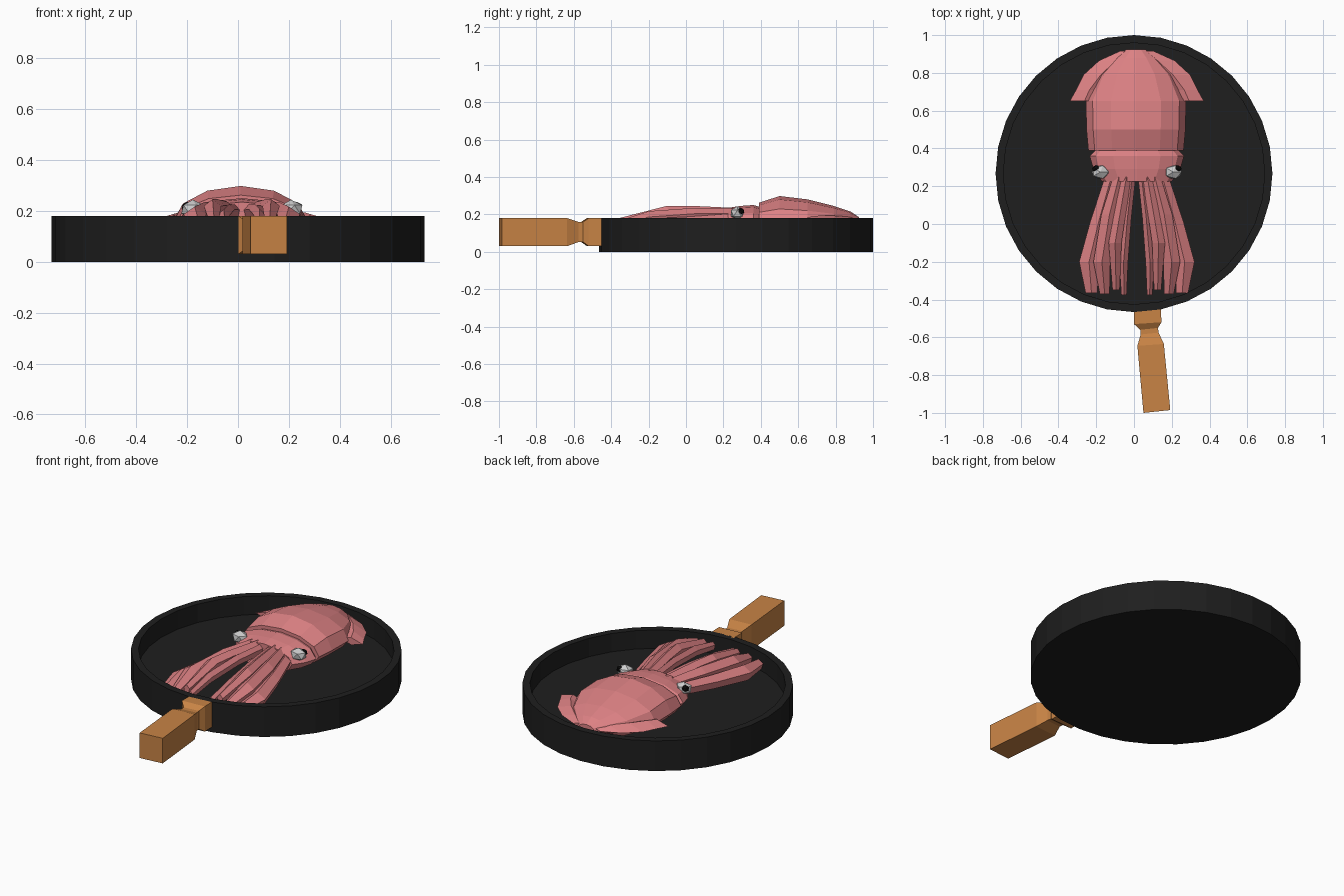
import bpy, bmesh
from math import sin, cos, pi
from mathutils import Matrix

MID = 0.015  # squid centre line in x


def material(name, rgb):
    m = bpy.data.materials.new(name)
    m.diffuse_color = (*rgb, 1)
    return m


BLACK = material("black_iron", (0.013, 0.013, 0.013))
WOOD = material("wood", (0.58, 0.23, 0.06))
PINK = material("pink_flesh", (0.72, 0.22, 0.23))
GREY = material("eye_grey", (0.6, 0.62, 0.62))
PUPIL = material("pupil_black", (0.004, 0.004, 0.004))


def finish(name, bm, mat):
    bmesh.ops.recalc_face_normals(bm, faces=bm.faces)
    me = bpy.data.meshes.new(name)
    bm.to_mesh(me)
    bm.free()
    me.materials.append(mat)
    ob = bpy.data.objects.new(name, me)
    bpy.context.collection.objects.link(ob)
    return ob


def skin(name, rings, mat):
    """Bridge rings of equal point counts and cap both ends."""
    bm = bmesh.new()
    vs = [[bm.verts.new(p) for p in r] for r in rings]
    for a, b in zip(vs, vs[1:]):
        n = len(a)
        for i in range(n):
            j = (i + 1) % n
            bm.faces.new((a[i], a[j], b[j], b[i]))
    bm.faces.new(vs[0])
    bm.faces.new(vs[-1])
    return finish(name, bm, mat)


def section(x, y, hw, z, up, down, n, turn=0.0):
    """Oval cross-section facing y, with separate upper and lower heights."""
    pts = []
    for i in range(n):
        a = 2 * pi * i / n + turn
        s = sin(a)
        pts.append((x + hw * cos(a), y, z + s * (up if s > 0 else down)))
    return pts


def circle(r, z, n=32):
    return [(r * sin(2 * pi * i / n), 0.267 + r * cos(2 * pi * i / n), z) for i in range(n)]


# Pan: outer wall, rim, inner wall, floor
skin("pan", [circle(r, z) for r, z in
             [(0.733, 0), (0.733, 0.18), (0.692, 0.18), (0.692, 0.07)]], BLACK)

# Handle: slightly skewed square bar with a pinched neck
handle = [(-0.45, -0.45, 0.0, 0.143, 0.03, 0.18), (-0.53, -0.52, 0.0, 0.145, 0.03, 0.18),
          (-0.56, -0.55, 0.033, 0.127, 0.052, 0.16), (-0.585, -0.575, 0.035, 0.13, 0.052, 0.16),
          (-0.645, -0.635, 0.018, 0.158, 0.03, 0.18), (-1.0, -0.985, 0.05, 0.192, 0.03, 0.18)]
skin("handle", [[(x0, ya, z0), (x1, yb, z0), (x1, yb, z1), (x0, ya, z1)]
                for ya, yb, x0, x1, z0, z1 in handle], WOOD)

# Mantle: low dome tapering to the tail
mantle = [(0.39, 0.252, 0.262), (0.5, 0.262, 0.298), (0.65, 0.265, 0.28),
          (0.79, 0.2, 0.245), (0.88, 0.11, 0.215), (0.925, 0.05, 0.185)]
skin("mantle", [section(MID * 0.7, y, w, 0.16, top - 0.16, 0.085 * min(1, w / 0.15), 12)
                for y, w, top in mantle], PINK)

# Head
head = [(0.41, 0.2, 0.235), (0.36, 0.25, 0.25), (0.29, 0.23, 0.245), (0.225, 0.185, 0.235)]
skin("head", [section(MID, y, w, 0.16, top - 0.16, 0.08, 12) for y, w, top in head], PINK)

# Per row: path points (x, y, half-width, z, half-height) of each right-hand arm
ARMS = [
    [(0.135, 0.25, 0.035, 0.17, 0.035), (0.20, 0.02, 0.047, 0.148, 0.04),
     (0.253, -0.2, 0.055, 0.132, 0.045), (0.24, -0.365, 0.033, 0.118, 0.03)],
    [(0.095, 0.25, 0.032, 0.195, 0.035), (0.145, 0.05, 0.045, 0.19, 0.045),
     (0.185, -0.2, 0.047, 0.172, 0.045), (0.17, -0.37, 0.027, 0.132, 0.03)],
    [(0.055, 0.25, 0.028, 0.205, 0.03), (0.095, 0.02, 0.033, 0.21, 0.036),
     (0.115, -0.1, 0.036, 0.208, 0.038), (0.11, -0.35, 0.02, 0.152, 0.03)],
    [(0.025, 0.25, 0.02, 0.195, 0.03), (0.05, 0.03, 0.022, 0.195, 0.032),
     (0.07, -0.2, 0.025, 0.175, 0.032), (0.068, -0.375, 0.015, 0.14, 0.025)],
]
# Fin stations: y, inner x, outer x, half-thickness
FIN = [(0.915, 0.0, 0.09, 0.015), (0.865, 0.02, 0.2, 0.025), (0.79, 0.10, 0.282, 0.03),
       (0.71, 0.18, 0.322, 0.03), (0.65, 0.2, 0.355, 0.022)]

for side, s in (("right", 1), ("left", -1)):
    # Fins
    skin(f"fin_{side}", [section(MID + s * (a + b) / 2, y, (b - a) / 2, 0.163, t, t, 4)
                         for y, a, b, t in FIN], PINK)
    # Arms
    for k, path in enumerate(ARMS):
        skin(f"arm_{side}_{k + 1}",
             [section(MID + s * x, y, w, z, h, h, 5, pi / 10) for x, y, w, z, h in path], PINK)
    # Eyes and pupils
    for part, mat, x, y, z, size in (
            ("eye", GREY, 0.193, 0.275, 0.206, (0.05, 0.04, 0.038)),
            ("pupil", PUPIL, 0.215, 0.292, 0.216, (0.024, 0.02, 0.02))):
        bm = bmesh.new()
        bmesh.ops.create_icosphere(
            bm, subdivisions=1, radius=1,
            matrix=Matrix.Translation((MID + s * x, y, z)) @ Matrix.Diagonal((*size, 1)))
        finish(f"{part}_{side}", bm, mat)
